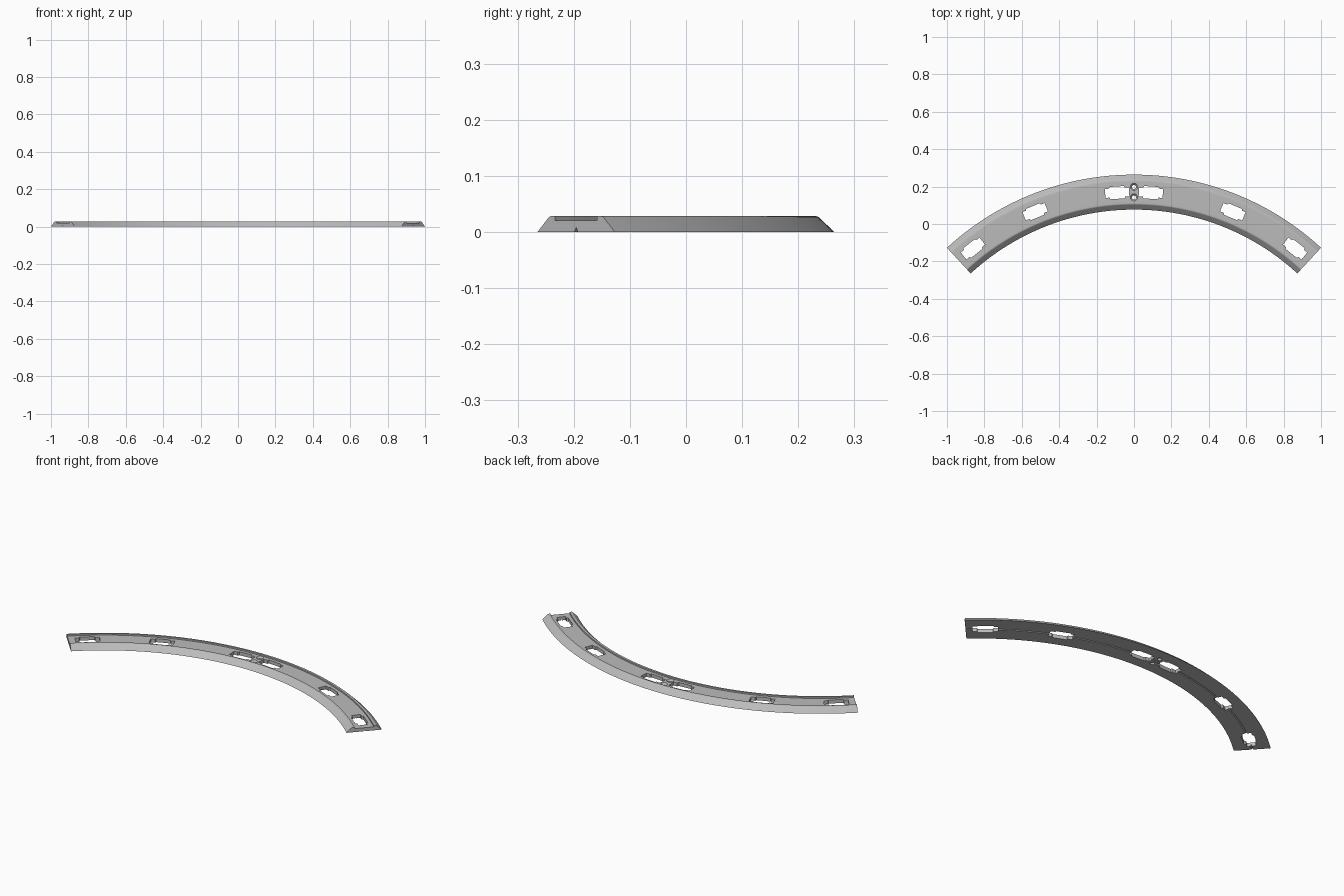
import bpy, bmesh
from math import radians, sin, cos, pi
from mathutils import Matrix, Vector

if "Cube" in bpy.data.objects:
    bpy.data.objects.remove(bpy.data.objects["Cube"])

R_IN, WIDTH, HEIGHT, BED = 1.287, 0.187, 0.028, 0.02
R_MID = R_IN + WIDTH / 2
CENTRE_Y = -1.21
HALF_ANGLE = radians(42.72)
STEPS = 72

grey = bpy.data.materials.new("light grey plastic")
grey.use_nodes = True
colour = (0.5, 0.5, 0.5, 1)
grey.diffuse_color = colour
grey.node_tree.nodes["Principled BSDF"].inputs["Base Color"].default_value = colour


def at(angle, radius, z=0):
    return Vector((radius * sin(angle), CENTRE_Y + radius * cos(angle), z))


def finish(name, bm):
    bmesh.ops.recalc_face_normals(bm, faces=bm.faces)
    mesh = bpy.data.meshes.new(name)
    bm.to_mesh(mesh)
    bm.free()
    mesh.materials.append(grey)
    obj = bpy.data.objects.new(name, mesh)
    bpy.context.collection.objects.link(obj)
    return obj


def prism(name, outline, angle, radius):
    """Upright cutter with the given outline, turned to follow the arc."""
    bm = bmesh.new()
    face = bm.faces.new([bm.verts.new((x, y, -0.02)) for x, y in outline])
    top = bmesh.ops.extrude_face_region(bm, geom=[face])["geom"]
    bmesh.ops.translate(bm, vec=(0, 0, 0.08),
                        verts=[v for v in top if isinstance(v, bmesh.types.BMVert)])
    bm.transform(Matrix.Translation(at(angle, radius)) @ Matrix.Rotation(-angle, 4, 'Z'))
    return finish(name, bm)


def cone(name, r_low, r_high, z_low, z_high, radius):
    bm = bmesh.new()
    bmesh.ops.create_cone(bm, cap_ends=True, segments=24, radius1=r_low,
                          radius2=r_high, depth=z_high - z_low)
    bm.transform(Matrix.Translation(at(0, radius, (z_low + z_high) / 2)))
    return finish(name, bm)


# Curved track: half cross-section, mirrored, then swept round the arc
half = [(0.004, 0), (0.0935, 0), (0.068, 0.0245), (0.066, 0.0263),
        (0.0635, 0.0275), (0.061, HEIGHT), (0.051, HEIGHT), (0.051, BED)]
section = [(0, 0.008)] + half + [(-r, z) for r, z in reversed(half)]
bm = bmesh.new()
rings = []
for i in range(STEPS + 1):
    a = HALF_ANGLE * (2 * i / STEPS - 1)
    rings.append([bm.verts.new(at(a, R_MID + r, z)) for r, z in section])
n = len(section)
for low, high in zip(rings, rings[1:]):
    for k in range(n):
        bm.faces.new((low[k], low[(k + 1) % n], high[(k + 1) % n], high[k]))
bm.faces.new(rings[0])
bm.faces.new(rings[-1])
track = finish("curved_track", bm)

# Stepped slots through the bed, and two countersunk screw holes
quarter = [(0.064, 0.024), (0.042, 0.024), (0.038, 0.033)]
upper = quarter + [(-x, y) for x, y in reversed(quarter)]
slot = upper + [(-x, -y) for x, y in upper]
cutters = []
for side in (-1, 1):
    for degrees in (3.75, 22.5, 38.6):
        cutters.append(prism("slot_cutter", slot, side * radians(degrees), R_MID))
    screw_radius = R_MID + side * 0.028
    cutters.append(cone("screw_cutter", 0.011, 0.011, -0.02, 0.05, screw_radius))
    cutters.append(cone("countersink_cutter", 0.009, 0.0205, 0.008, 0.0215, screw_radius))

bpy.context.view_layer.objects.active = track
for cutter in cutters:
    mod = track.modifiers.new("cut", 'BOOLEAN')
    mod.operation, mod.solver, mod.object = 'DIFFERENCE', 'EXACT', cutter
    bpy.ops.object.modifier_apply(modifier=mod.name)
    bpy.data.objects.remove(cutter)

# Smooth curves, crisp edges
bpy.ops.object.select_all(action='DESELECT')
track.select_set(True)
bpy.ops.object.shade_smooth_by_angle(angle=radians(25))
